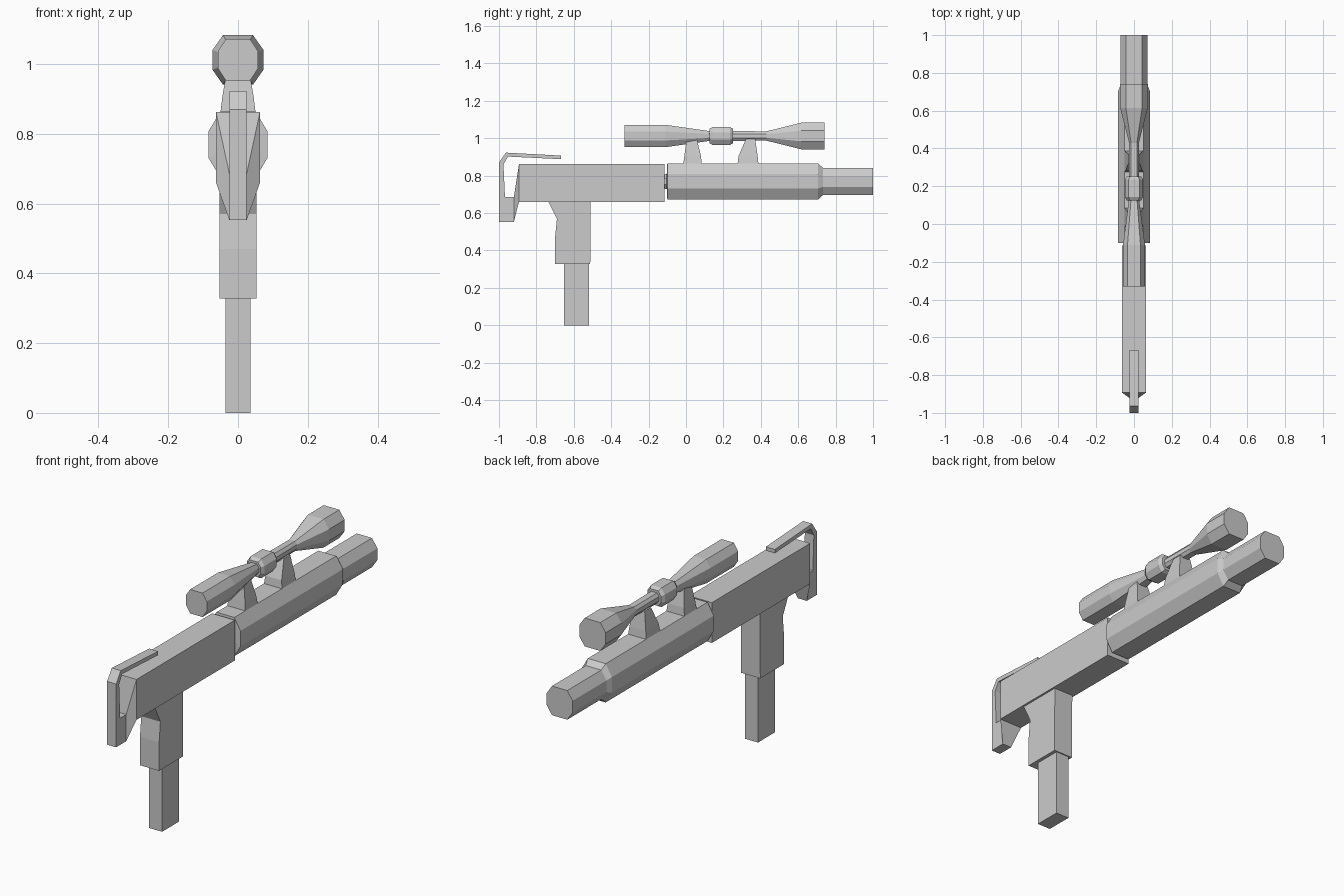
import bpy, bmesh

if "Cube" in bpy.data.objects:
    bpy.data.objects.remove(bpy.data.objects["Cube"])


def loft(name, sections):
    """Skin a list of equal-length point rings and cap both ends."""
    bm = bmesh.new()
    rings = [[bm.verts.new(p) for p in s] for s in sections]
    n = len(rings[0])
    for a, b in zip(rings, rings[1:]):
        for i in range(n):
            j = (i + 1) % n
            bm.faces.new((a[i], a[j], b[j], b[i]))
    bm.faces.new(rings[0])
    bm.faces.new(rings[-1])
    bmesh.ops.recalc_face_normals(bm, faces=bm.faces)
    mesh = bpy.data.meshes.new(name)
    bm.to_mesh(mesh)
    bm.free()
    obj = bpy.data.objects.new(name, mesh)
    bpy.context.collection.objects.link(obj)
    return obj


def octagon(y, z, rx, rz):
    """Octagonal ring facing along y, slightly wider on top and bottom."""
    a, b = rx * 0.59, rz * 0.4
    return [(x, y, z + h) for x, h in
            ((a, rz), (rx, b), (rx, -b), (a, -rz),
             (-a, -rz), (-rx, -b), (-rx, b), (-a, rz))]


def rect_y(y, hx, z0, z1):
    return [(-hx, y, z0), (hx, y, z0), (hx, y, z1), (-hx, y, z1)]


def rect_z(z, hx, y0, y1):
    return [(-hx, y0, z), (hx, y0, z), (hx, y1, z), (-hx, y1, z)]


def plate(name, profile, hx):
    """Side profile (y, z) extruded symmetrically across x."""
    return loft(name, [[(x, y, z) for y, z in profile] for x in (-hx, hx)])


# Receiver box with its rear end tapering down to the stock
loft("receiver", [rect_y(-0.92, 0.025, 0.553, 0.687),
                  rect_y(-0.893, 0.063, 0.66, 0.862),
                  rect_y(-0.115, 0.063, 0.66, 0.862)])

# Folded stock: lower foot, upright and arm over the receiver
plate("folding_stock", [(-1.0, 0.553), (-0.92, 0.553), (-0.92, 0.687),
                        (-0.968, 0.687), (-0.976, 0.86), (-0.952, 0.902),
                        (-0.667, 0.888), (-0.667, 0.907), (-0.963, 0.923),
                        (-1.0, 0.87)], 0.025)

# Grip and magazine
plate("grip", [(-0.735, 0.66), (-0.69, 0.57), (-0.70, 0.47),
               (-0.70, 0.328), (-0.512, 0.328), (-0.51, 0.66)], 0.053)
loft("magazine", [rect_z(0.0, 0.036, -0.652, -0.518),
                  rect_z(0.33, 0.036, -0.652, -0.518)])

# Barrel: neck, wide shroud and narrower muzzle
loft("barrel_shroud", [octagon(y, 0.769, rx, rz) for y, rx, rz in
                       ((-0.12, 0.045, 0.04), (-0.103, 0.045, 0.04),
                        (-0.10, 0.084, 0.097), (0.706, 0.084, 0.097),
                        (0.732, 0.072, 0.073), (1.0, 0.072, 0.073))])

# Telescopic sight
loft("scope_tube", [octagon(y, 1.012, rx, rz) for y, rx, rz in
                    ((-0.33, 0.058, 0.06), (-0.11, 0.058, 0.06),
                     (0.12, 0.028, 0.027), (0.43, 0.026, 0.025),
                     (0.615, 0.073, 0.071), (0.74, 0.073, 0.071))])
loft("scope_turret_ring", [octagon(y, 1.012, r, r) for y, r in
                           ((0.125, 0.038), (0.142, 0.048),
                            (0.235, 0.048), (0.252, 0.038))])

# Scope mounts with flared feet
for name, y0, y1, t0, t1 in (("rear_scope_mount", -0.015, 0.085, 0.003, 0.058),
                             ("front_scope_mount", 0.275, 0.388, 0.32, 0.37)):
    loft(name, [rect_z(0.855, 0.051, y0, y1),
                rect_z(0.905, 0.045, y0 + 0.006, y1 - 0.005),
                rect_z(0.995, 0.03, t0, t1)])
